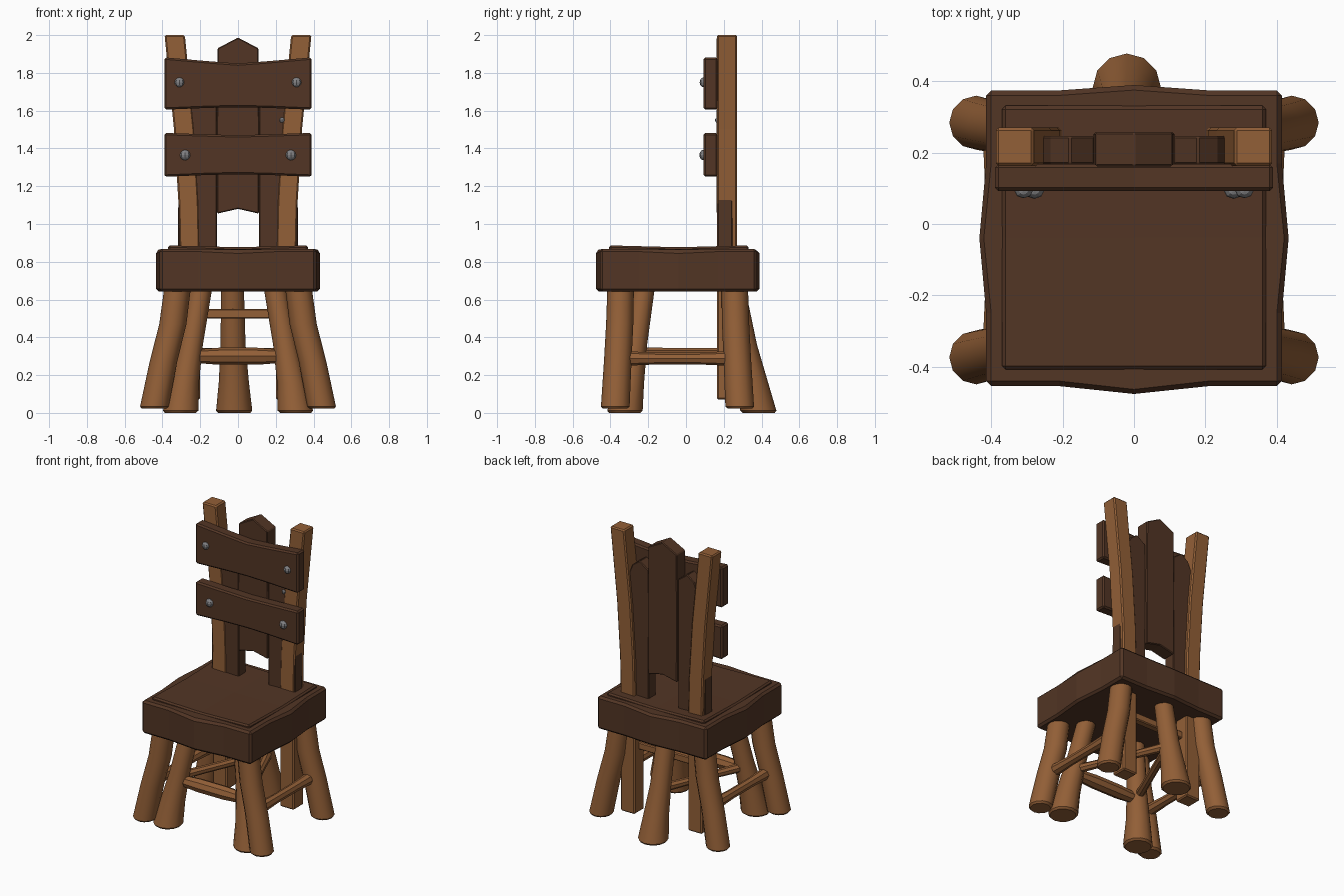
import bpy, bmesh, math
from mathutils import Vector

if "Cube" in bpy.data.objects:
    bpy.data.objects.remove(bpy.data.objects["Cube"])


def material(name, rgb):
    m = bpy.data.materials.new(name)
    m.diffuse_color = (*rgb, 1)
    m.use_nodes = True
    m.node_tree.nodes["Principled BSDF"].inputs["Base Color"].default_value = m.diffuse_color
    return m


DARK = material("dark_wood", (0.085, 0.036, 0.018))
LIGHT = material("light_wood", (0.29, 0.115, 0.038))
METAL = material("iron", (0.22, 0.22, 0.23))


def finish(name, bm, mat, bevel=0.0, smooth=False):
    bmesh.ops.recalc_face_normals(bm, faces=bm.faces)
    me = bpy.data.meshes.new(name)
    bm.to_mesh(me)
    bm.free()
    me.materials.append(mat)
    ob = bpy.data.objects.new(name, me)
    bpy.context.collection.objects.link(ob)
    if bevel:
        mod = ob.modifiers.new("bevel", 'BEVEL')
        mod.width = bevel
        mod.segments = 1
        mod.limit_method = 'ANGLE'
        mod.angle_limit = math.radians(50)
    if smooth:
        bpy.ops.object.select_all(action='DESELECT')
        ob.select_set(True)
        bpy.context.view_layer.objects.active = ob
        bpy.ops.object.shade_smooth_by_angle(angle=math.radians(35))
    return ob


def plank(name, outline, y0, y1, bevel=0.008):
    """Outline in x/z given a thickness along y."""
    bm = bmesh.new()
    face = bm.faces.new([bm.verts.new((x, y0, z)) for x, z in outline])
    ext = bmesh.ops.extrude_face_region(bm, geom=[face])
    bmesh.ops.translate(bm, vec=(0, y1 - y0, 0),
                        verts=[v for v in ext["geom"] if isinstance(v, bmesh.types.BMVert)])
    return finish(name, bm, DARK, bevel)


def tube(name, path, sides=12, upright=True, turn=0.0, bevel=0.012):
    """Loft of (x, y, z, radius) rings, level or square to the path."""
    bm = bmesh.new()
    axis = Vector(path[-1][:3]) - Vector(path[0][:3])
    rot = Vector((0, 0, 1)).rotation_difference(Vector((0, 0, 1)) if upright else axis)
    rings = []
    for x, y, z, r in path:
        ring = []
        for i in range(sides):
            a = 2 * math.pi * i / sides + turn
            p = rot @ Vector((r * math.cos(a), r * math.sin(a), 0))
            ring.append(bm.verts.new(p + Vector((x, y, z))))
        rings.append(ring)
    for a, b in zip(rings, rings[1:]):
        for i in range(sides):
            j = (i + 1) % sides
            bm.faces.new((a[i], a[j], b[j], b[i]))
    bm.faces.new(rings[0])
    bm.faces.new(rings[-1])
    return finish(name, bm, LIGHT, bevel, smooth=sides > 4)


def bar(name, a, b, r_end, r_mid, sides=8, turn=0.0):
    a, b = Vector(a), Vector(b)
    path = [(*a.lerp(b, t), r) for t, r in
            ((0, r_end), (0.3, r_mid), (0.7, r_mid), (1, r_end))]
    return tube(name, path, sides, False, turn, 0.006)


# Seat: square slab whose rim swells at the middle of each side
X, Y0, Y1, CY = 0.415, -0.455, 0.375, -0.04
rim = [(-X, Y0), (-0.21, Y0), (0, -0.477), (0.21, Y0),
       (X, Y0), (X, -0.25), (0.434, CY), (X, 0.17),
       (X, Y1), (0.21, Y1), (0, 0.39), (-0.21, Y1),
       (-X, Y1), (-X, 0.17), (-0.434, CY), (-X, -0.25)]
bm = bmesh.new()
low = [bm.verts.new((x, y, 0.643)) for x, y in rim]
top = [bm.verts.new((x, y, 0.858 if i % 4 == 2 else 0.868)) for i, (x, y) in enumerate(rim)]
for i in range(16):
    j = (i + 1) % 16
    bm.faces.new((low[i], low[j], top[j], top[i]))
bm.faces.new(low)
bm.faces.new(top)
finish("seat", bm, DARK, 0.014)

# Seat pad, slightly dished
bm = bmesh.new()
bmesh.ops.create_grid(bm, x_segments=2, y_segments=2, size=0.37)
ext = bmesh.ops.extrude_face_region(bm, geom=bm.faces[:])
for v in ext["geom"]:
    if isinstance(v, bmesh.types.BMVert):
        on_corner = abs(v.co.x) > 0.3 and abs(v.co.y) > 0.3
        v.co.z = 0.087 if on_corner else 0.077
bmesh.ops.translate(bm, vec=(0, -0.038, 0.8), verts=bm.verts)
finish("seat_pad", bm, DARK, 0.01)

for s, side in ((-1, "left"), (1, "right")):
    # Flared corner legs
    for part, yt, yb in (("front", -0.345, -0.375), ("back", 0.257, 0.285)):
        tube(f"{part}_{side}_corner_leg",
             [(s * 0.445, yb, 0.022, 0.076), (s * 0.395, yb + (yt - yb) * 0.45, 0.27, 0.073),
              (s * 0.345, yb + (yt - yb) * 0.8, 0.47, 0.072), (s * 0.315, yt, 0.70, 0.07)])
    # Inner front leg with a swollen foot
    tube(f"front_{side}_inner_leg",
         [(s * 0.305, -0.325, 0.0, 0.095), (s * 0.285, -0.30, 0.16, 0.078),
          (s * 0.25, -0.27, 0.36, 0.064), (s * 0.19, -0.22, 0.70, 0.06)])
    # Square back post, from near the floor to the top of the back
    tube(f"back_{side}_post",
         [(s * 0.255, 0.217, 0.07, 0.076), (s * 0.255, 0.217, 0.8, 0.076),
          (s * 0.262, 0.217, 1.12, 0.076), (s * 0.285, 0.217, 1.5, 0.076),
          (s * 0.335, 0.217, 2.0, 0.076)], 4, turn=math.pi / 4, bevel=0.008)
    # Side and diagonal stretchers
    bar(f"{side}_stretcher", (s * 0.385, -0.305, 0.288), (s * 0.385, 0.215, 0.288), 0.038, 0.031)
    bar(f"{side}_diagonal_stretcher", (s * 0.26, -0.27, 0.32), (s * 0.01, 0.31, 0.32), 0.03, 0.026)
    # Outer slat of the back
    plank(f"{side}_back_slat",
          [(s * x, z) for x, z in ((0.112, 0.82), (0.318, 0.82), (0.316, 1.14), (0.262, 1.70),
                                   (0.235, 1.77), (0.18, 1.81), (0.112, 1.76))],
          0.167, 0.247, 0.005)

# Rear middle leg
tube("back_middle_leg", [(-0.02, 0.385, 0.0, 0.097), (-0.022, 0.355, 0.16, 0.08),
                         (-0.026, 0.31, 0.36, 0.066), (-0.03, 0.245, 0.70, 0.06)])

# Cross stretchers
bar("front_stretcher", (-0.25, -0.275, 0.30), (0.25, -0.275, 0.30), 0.034, 0.045)
bar("back_stretcher", (-0.23, 0.2, 0.525), (0.23, 0.2, 0.525), 0.035, 0.035, 4, math.pi / 4)

# Central slat with pointed top
plank("middle_back_slat",
      [(-0.11, 1.055), (0, 1.08), (0.11, 1.055), (0.113, 1.5), (0.108, 1.93),
       (0, 1.987), (-0.108, 1.93), (-0.113, 1.5)], 0.162, 0.257, 0.005)

# Front boards across the back
for name, z0, z1, dip in (("upper_back_board", 1.605, 1.882, 0.032),
                          ("lower_back_board", 1.25, 1.482, 0.012)):
    plank(name, [(-0.39, z0), (-0.15, z0 + 0.01), (0, z0 + 0.013), (0.15, z0 + 0.01), (0.39, z0),
                 (0.39, z1), (0.15, z1 - dip * 0.65), (0, z1 - dip), (-0.15, z1 - dip * 0.65),
                 (-0.39, z1)], 0.092, 0.168, 0.01)

# Bolt heads
bolts = [(-0.31, 0.093, 1.75, 0.026), (0.31, 0.093, 1.75, 0.026),
         (-0.28, 0.093, 1.365, 0.028), (0.28, 0.093, 1.365, 0.028), (0.233, 0.165, 1.55, 0.014)]
for n, (x, y, z, r) in enumerate(bolts, 1):
    bm = bmesh.new()
    bmesh.ops.create_uvsphere(bm, u_segments=8, v_segments=6, radius=r)
    bmesh.ops.scale(bm, vec=(1, 0.8, 1), verts=bm.verts)
    bmesh.ops.translate(bm, vec=(x, y, z), verts=bm.verts)
    finish(f"bolt_{n}", bm, METAL)
